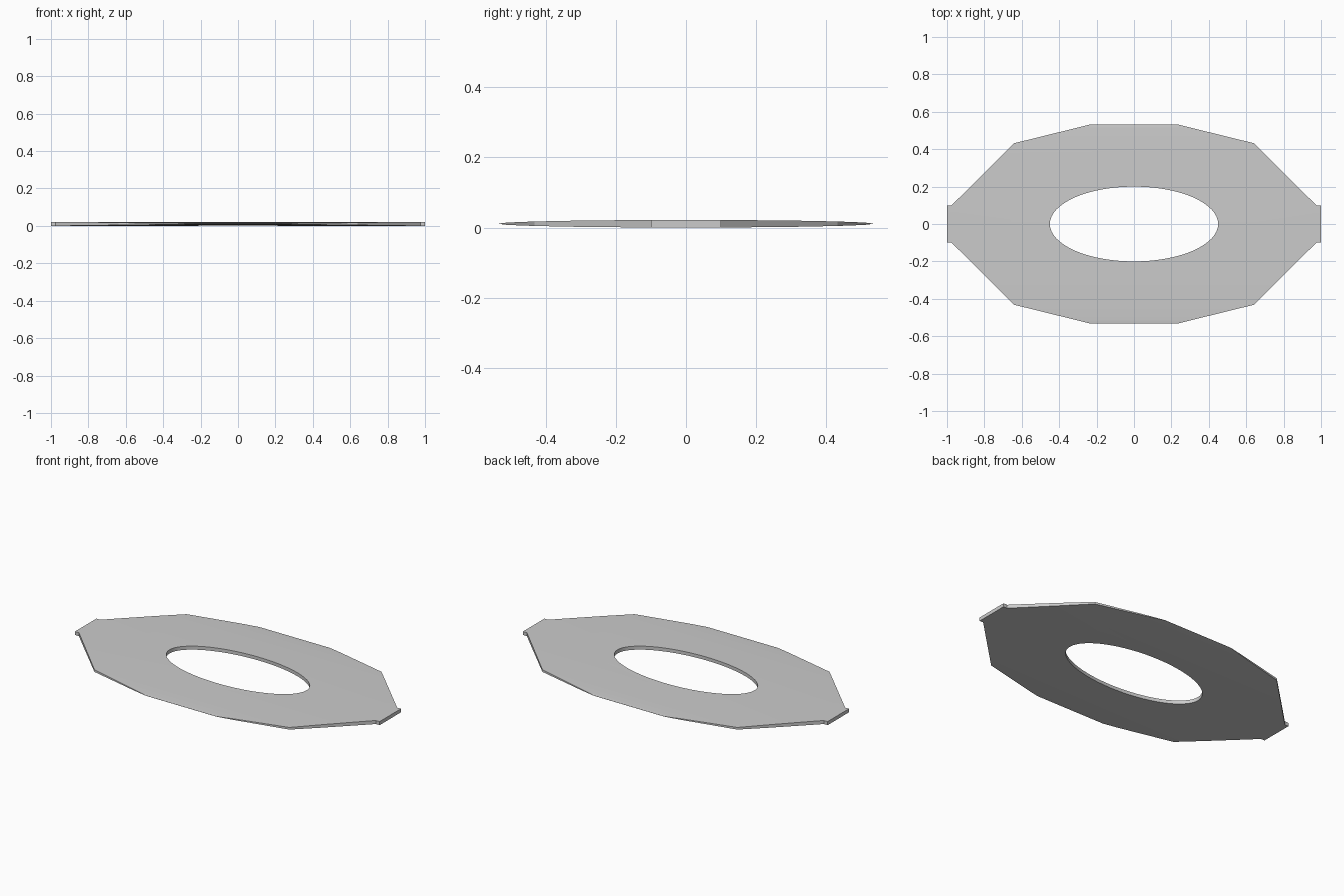
import bpy, bmesh, math

if "Cube" in bpy.data.objects:
    bpy.data.objects.remove(bpy.data.objects["Cube"])

HALF_T = 0.0108   # half thickness at the middle


def extruded(name, ring, offset):
    """Solid made by sweeping a closed ring of 3D points along offset."""
    bm = bmesh.new()
    face = bm.faces.new([bm.verts.new(p) for p in ring])
    ext = bmesh.ops.extrude_face_region(bm, geom=[face], use_keep_orig=True)
    verts = [g for g in ext["geom"] if isinstance(g, bmesh.types.BMVert)]
    bmesh.ops.translate(bm, vec=offset, verts=verts)
    bmesh.ops.recalc_face_normals(bm, faces=bm.faces)
    me = bpy.data.meshes.new(name)
    bm.to_mesh(me)
    bm.free()
    ob = bpy.data.objects.new(name, me)
    bpy.context.collection.objects.link(ob)
    return ob


def boolean(target, cutter, op):
    mod = target.modifiers.new(op, "BOOLEAN")
    mod.operation, mod.object, mod.solver = op, cutter, "EXACT"
    bpy.context.view_layer.objects.active = target
    bpy.ops.object.modifier_apply(modifier=mod.name)
    bpy.data.objects.remove(cutter)


# Plate body: 20-sided flattened section, thin at the front and back edges
section = [(-1.2, 0.536 * math.cos(i * math.pi / 10),
            HALF_T + HALF_T * math.sin(i * math.pi / 10)) for i in range(20)]
plate = extruded("ring_plate", section, (2.4, 0, 0))

# Outline: angular plate with a small square tab at each end
quarter = [(1.0, 0.1), (0.975, 0.1), (0.64, 0.432), (0.23, 0.533)]
half = quarter + [(-x, y) for x, y in reversed(quarter)]
outline = half + [(x, -y) for x, y in reversed(half)]
boolean(plate, extruded("outline_cutter", [(x, y, -0.1) for x, y in outline],
                        (0, 0, 0.3)), "INTERSECT")

# Oval opening through the middle
oval = [(0.45 * math.cos(i * math.pi / 32), 0.2 * math.sin(i * math.pi / 32), -0.1)
        for i in range(64)]
boolean(plate, extruded("oval_cutter", oval, (0, 0, 0.3)), "DIFFERENCE")

# Smooth shading on shallow curves, sharp rims
plate.select_set(True)
bpy.context.view_layer.objects.active = plate
bpy.ops.object.shade_smooth_by_angle(angle=math.radians(30))
